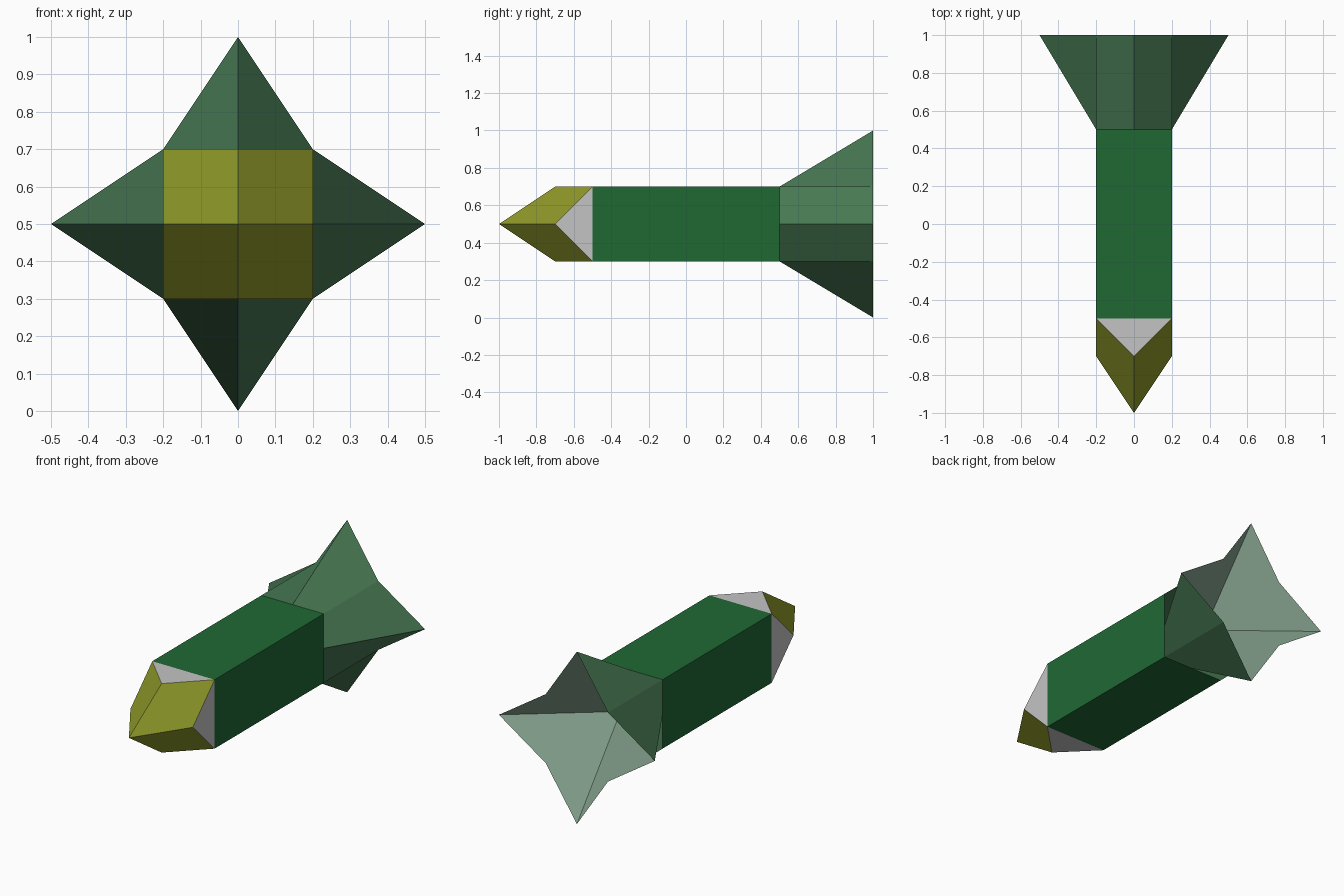
import bpy, bmesh, math

if "Cube" in bpy.data.objects:
    bpy.data.objects.remove(bpy.data.objects["Cube"])


def material(name, rgb):
    m = bpy.data.materials.new(name)
    m.diffuse_color = (*rgb, 1.0)
    m.use_nodes = True
    m.node_tree.nodes["Principled BSDF"].inputs["Base Color"].default_value = m.diffuse_color
    return m


BODY = material("deep green", (0.014, 0.138, 0.034))
FIN = material("soft green", (0.064, 0.19, 0.085))
NOSE = material("olive yellow", (0.265, 0.305, 0.022))
GREY = material("light grey", (0.55, 0.55, 0.55))
PALE = material("pale green", (0.235, 0.36, 0.27))

MID = 0.5    # height of the long axis
HALF = 0.2   # half width of the square body


def ring(bm, y_mid, y_corner, r_mid):
    """Eight points round the axis: even = side middles, odd = square corners."""
    pts = []
    for i in range(8):
        a = i * math.pi / 4
        r, y = (r_mid, y_mid) if i % 2 == 0 else (HALF * math.sqrt(2), y_corner)
        pts.append(bm.verts.new((r * math.sin(a), y, MID + r * math.cos(a))))
    return pts


def cap(bm, loop, y, slot):
    """Four quads from a point on the axis out to the loop."""
    tip = bm.verts.new((0, y, MID))
    for i in range(0, 8, 2):
        f = bm.faces.new((tip, loop[i], loop[i + 1], loop[(i + 2) % 8]))
        f.material_index = slot


def finish(bm, name, mats):
    bmesh.ops.recalc_face_normals(bm, faces=bm.faces[:])
    me = bpy.data.meshes.new(name)
    bm.to_mesh(me)
    bm.free()
    for m in mats:
        me.materials.append(m)
    ob = bpy.data.objects.new(name, me)
    bpy.context.collection.objects.link(ob)
    return ob


# square body
bm = bmesh.new()
bmesh.ops.create_cube(bm, size=1.0)
for v in bm.verts:
    v.co = (v.co.x * 2 * HALF, v.co.y, v.co.z * 2 * HALF + MID)
finish(bm, "body", [BODY])

# faceted nose: four yellow facets, four grey triangles on the sides
bm = bmesh.new()
loop = ring(bm, -0.7, -0.5, HALF)
cap(bm, loop, -1.0, 0)
for i in range(0, 8, 2):
    f = bm.faces.new((loop[i], loop[i + 1], loop[i - 1]))
    f.material_index = 1
finish(bm, "nose", [NOSE, GREY])

# flared star tail with a hollow back; every facet folds from side middle to corner
bm = bmesh.new()
front = ring(bm, 0.5, 0.5, HALF)
back = ring(bm, 1.0, 1.0, 0.5)
for m in range(0, 8, 2):
    for c in ((m + 1) % 8, m - 1):
        bm.faces.new((front[m], front[c], back[c], back[m]))
cap(bm, back, 0.6, 1)
finish(bm, "tail", [FIN, PALE])
